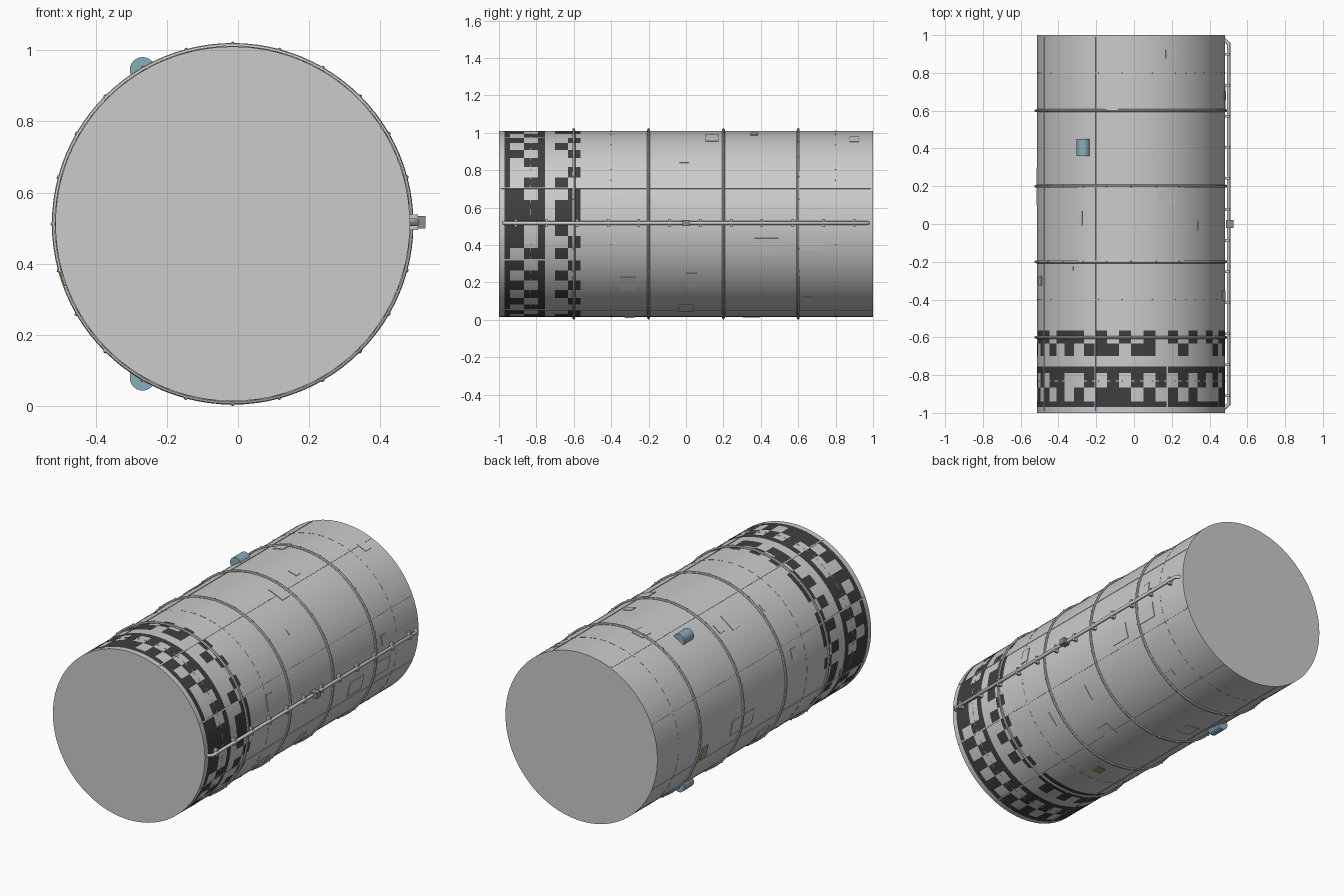
import bpy, bmesh, math, random
from mathutils import Matrix, Vector

if "Cube" in bpy.data.objects:
    bpy.data.objects.remove(bpy.data.objects["Cube"])

random.seed(4)
CX, CZ, R = -0.015, 0.5125, 0.498


def mat(name, col):
    m = bpy.data.materials.new(name)
    m.diffuse_color = (*col, 1)
    m.use_nodes = True
    m.node_tree.nodes["Principled BSDF"].inputs["Base Color"].default_value = m.diffuse_color
    return m


DARK = mat("dark_paint", (0.05, 0.05, 0.055))
BLUE = mat("blue_glass", (0.25, 0.42, 0.5))
TAN = mat("tan_paint", (0.45, 0.32, 0.16))
STEEL = mat("steel", (0.24, 0.27, 0.32))
LIGHT = mat("light_paint", (0.8, 0.8, 0.8))


def pt(deg, r, y):
    a = math.radians(deg)
    return Vector((CX + r * math.cos(a), y, CZ + r * math.sin(a)))


def finish(bm, name, *mats, smooth=True):
    bmesh.ops.recalc_face_normals(bm, faces=bm.faces)
    me = bpy.data.meshes.new(name)
    bm.to_mesh(me)
    bm.free()
    ob = bpy.data.objects.new(name, me)
    bpy.context.collection.objects.link(ob)
    for m in mats:
        me.materials.append(m)
    if smooth:
        bpy.ops.object.select_all(action='DESELECT')
        ob.select_set(True)
        bpy.context.view_layer.objects.active = ob
        bpy.ops.object.shade_smooth_by_angle(angle=math.radians(35))
    return ob


def plate(bm, deg, y, wy, arc, height=0.005):
    """Curved plate lying on the hull; arc is its width along the surface."""
    span = math.degrees(arc / R)
    n = max(1, int(span / 4))
    rows = []
    for i in range(n + 1):
        a = deg - span / 2 + span * i / n
        rows.append([bm.verts.new(pt(a, r, y + s * wy / 2)) for r, s in
                     ((R - 0.004, -1), (R + height, -1), (R + height, 1), (R - 0.004, 1))])
    for p, q in zip(rows, rows[1:]):
        for k in range(4):
            bm.faces.new((p[k], p[(k + 1) % 4], q[(k + 1) % 4], q[k]))
    bm.faces.new(rows[0])
    bm.faces.new(rows[-1])


def hoop(bm, y, major, minor, n, sides=8):
    rings = []
    for i in range(n):
        rings.append([bm.verts.new(pt(360 * i / n, major + minor * math.cos(t), y + minor * math.sin(t)))
                      for t in (2 * math.pi * k / sides for k in range(sides))])
    for i in range(n):
        p, q = rings[i], rings[(i + 1) % n]
        for k in range(sides):
            bm.faces.new((p[k], p[(k + 1) % sides], q[(k + 1) % sides], q[k]))


def box(bm, c, size):
    bmesh.ops.create_cube(bm, size=1, matrix=Matrix.Translation(c) @ Matrix.Diagonal((*size, 1)))


# Hull: lathed drum with the painted bands assigned to its faces
N = 96
ys = [-1, -0.97, -0.94, -0.865, -0.79, -0.755, -0.70, -0.632, -0.565, 1]
style = ['', 'solid', 'even', 'odd', 'solid', '', 'odd', 'even', '']
bm = bmesh.new()
loops = [[bm.verts.new(pt(360 * i / N, R, y)) for i in range(N)] for y in ys]
for j, s in enumerate(style):
    for c in range(N // 2):
        dark = s == 'solid'
        if s in ('even', 'odd'):
            dark = (c % 2 == 0) == (s == 'even')
            if random.random() < 0.12:
                dark = not dark
        for i in (2 * c, 2 * c + 1):
            k = (i + 1) % N
            f = bm.faces.new((loops[j][i], loops[j][k], loops[j + 1][k], loops[j + 1][i]))
            f.material_index = int(dark)
bm.faces.new(loops[0])
bm.faces.new(loops[-1])
finish(bm, "hull", LIGHT, DARK)

# Thin rings set in both end caps
bm = bmesh.new()
for y in (-1, 1):
    hoop(bm, y * 0.9975, 0.46, 0.0025, 32, 6)
finish(bm, "end_cap_rings", STEEL)

# Frame hoops and their bolts
bm = bmesh.new()
for y in (-0.6, -0.2, 0.2, 0.6):
    hoop(bm, y, 0.5, 0.008, N)
finish(bm, "frame_hoops")
bm = bmesh.new()
for y in (-0.6, -0.2, 0.2, 0.6):
    for i in range(24):
        bmesh.ops.create_icosphere(bm, subdivisions=1, radius=0.0065,
                                   matrix=Matrix.Translation(pt(15 * i, 0.506, y)))
finish(bm, "hoop_bolts")

# Lengthwise seam strips and dashed ring seams
bm = bmesh.new()
for i in range(8):
    plate(bm, 22.5 + 45 * i, 0, 1.98, 0.007, 0.002)
for y in (-0.83, -0.4, 0.8):
    for i in range(48):
        plate(bm, 7.5 * i, y, 0.005, 0.036, 0.0015)
finish(bm, "hull_seams", smooth=False)

# Access panels: angle, y, width along y, width around hull
panels = [(11, -0.38, .055, .09), (-40, -0.31, .08, .09), (-14, .43, .13, .09),
          (-11, .67, .13, .085), (7, .68, .045, .06), (-37, .03, .06, .09),
          (-65, 0, .08, .08), (43, -0.01, .05, .04), (68, .14, .07, .10),
          (65, .9, .05, .06), (-54, .65, .05, .04), (102, .585, .08, .07),
          (75, .365, .04, .055), (127, .03, .075, .10), (127, .14, .05, .06),
          (130, -0.235, .02, .04), (165, -0.3, .05, .06), (190, .2, .2, .09),
          (215, -0.1, .1, .09), (240, .45, .07, .08), (-100, .35, .09, .09)]
bm = bmesh.new()
for a, y, wy, arc in panels:
    plate(bm, a, y, wy, arc, 0.004)
finish(bm, "access_panels", LIGHT)

# Small tan hatches
bm = bmesh.new()
for a, y, wy, arc in [(196, .54, .05, .08), (-88, -0.3, .05, .05), (198, -0.75, .03, .04)]:
    plate(bm, a, y, wy, arc, 0.006)
finish(bm, "tan_hatches", TAN)

# Blue lamp drums above and below on the left
bm = bmesh.new()
for s in (-1, 1):
    bmesh.ops.create_cone(bm, cap_ends=True, segments=24, radius1=0.036, radius2=0.036, depth=0.09,
                          matrix=Matrix.Translation((-0.268, 0.405, CZ + s * 0.4325))
                          @ Matrix.Rotation(math.pi / 2, 4, 'X'))
finish(bm, "blue_lamps", BLUE)

# Side conduit: bent pipe, standoffs and junction box
cu = bpy.data.curves.new("side_conduit", 'CURVE')
cu.dimensions = '3D'
cu.bevel_depth = 0.010
cu.bevel_resolution = 2
cu.use_fill_caps = True
path = [(0.478, -0.975), (0.501, -0.955), (0.501, 0.955), (0.478, 0.975)]
sp = cu.splines.new('POLY')
sp.points.add(len(path) - 1)
for p, (x, y) in zip(sp.points, path):
    p.co = (x, y, 0.517, 1)
bpy.context.collection.objects.link(bpy.data.objects.new("side_conduit", cu))

bm = bmesh.new()
for i in range(12):
    box(bm, (0.493, -0.91 + i * 0.1645, 0.517), (0.026, 0.014, 0.044))
finish(bm, "conduit_clips", smooth=False)
bm = bmesh.new()
box(bm, (0.507, 0, 0.517), (0.041, 0.04, 0.034))
finish(bm, "junction_box", STEEL, smooth=False)
